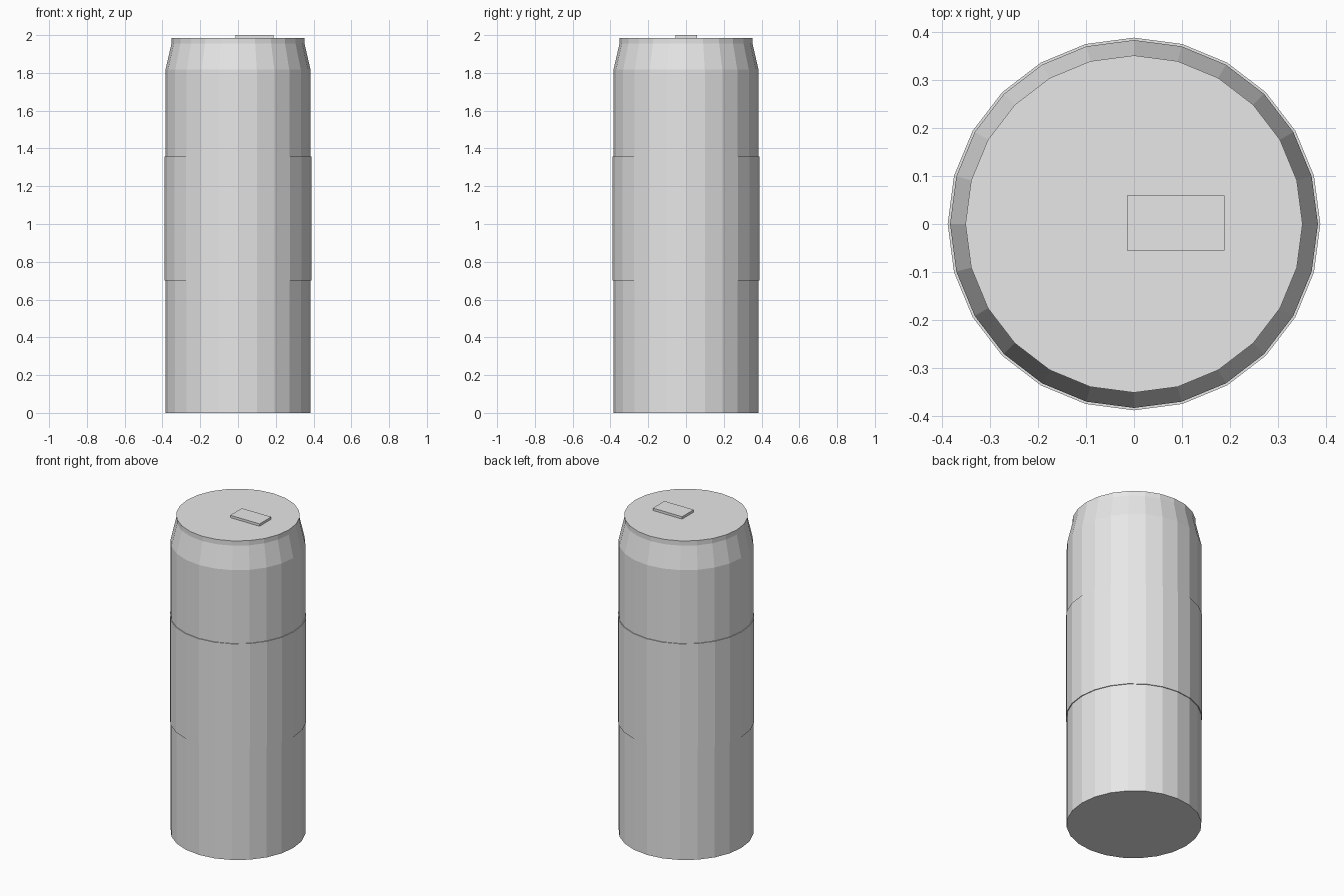
import bpy
import bmesh
from math import cos, sin, tau

SIDES = 24

cube = bpy.data.objects.get("Cube")
if cube:
    bpy.data.objects.remove(cube, do_unlink=True)

metal = bpy.data.materials.new("light_grey")
metal.use_nodes = True
grey = (0.8, 0.8, 0.8, 1.0)
metal.diffuse_color = grey
metal.node_tree.nodes["Principled BSDF"].inputs["Base Color"].default_value = grey


def add_object(name, bm):
    bmesh.ops.recalc_face_normals(bm, faces=bm.faces)
    mesh = bpy.data.meshes.new(name)
    bm.to_mesh(mesh)
    bm.free()
    mesh.materials.append(metal)
    obj = bpy.data.objects.new(name, mesh)
    bpy.context.collection.objects.link(obj)
    return obj


def turned(name, profile, capped=True):
    """Flat-sided solid from (radius, height) pairs; uncapped profiles close on themselves."""
    bm = bmesh.new()
    rings = [[bm.verts.new((r * cos(tau * i / SIDES), r * sin(tau * i / SIDES), z))
              for i in range(SIDES)] for r, z in profile]
    pairs = list(zip(rings, rings[1:]))
    if capped:
        bm.faces.new(rings[0])
        bm.faces.new(rings[-1])
    else:
        pairs.append((rings[-1], rings[0]))
    for low, high in pairs:
        for i in range(SIDES):
            j = (i + 1) % SIDES
            bm.faces.new((low[i], low[j], high[j], high[i]))
    return add_object(name, bm)


# Can body with tapered shoulder and short upright rim
turned("can_body", [(0.384, 0), (0.384, 1.817), (0.352, 1.955), (0.352, 1.985)])

# Label sleeve wrapped around the middle
turned("label_band", [(0.38, 0.7), (0.389, 0.7), (0.389, 1.357), (0.38, 1.357)], capped=False)

# Pull tab on the lid
bm = bmesh.new()
bmesh.ops.create_cube(bm, size=1)
bmesh.ops.scale(bm, vec=(0.203, 0.115, 0.02), verts=bm.verts)
bmesh.ops.translate(bm, vec=(0.087, 0.002, 1.99), verts=bm.verts)
add_object("pull_tab", bm)
